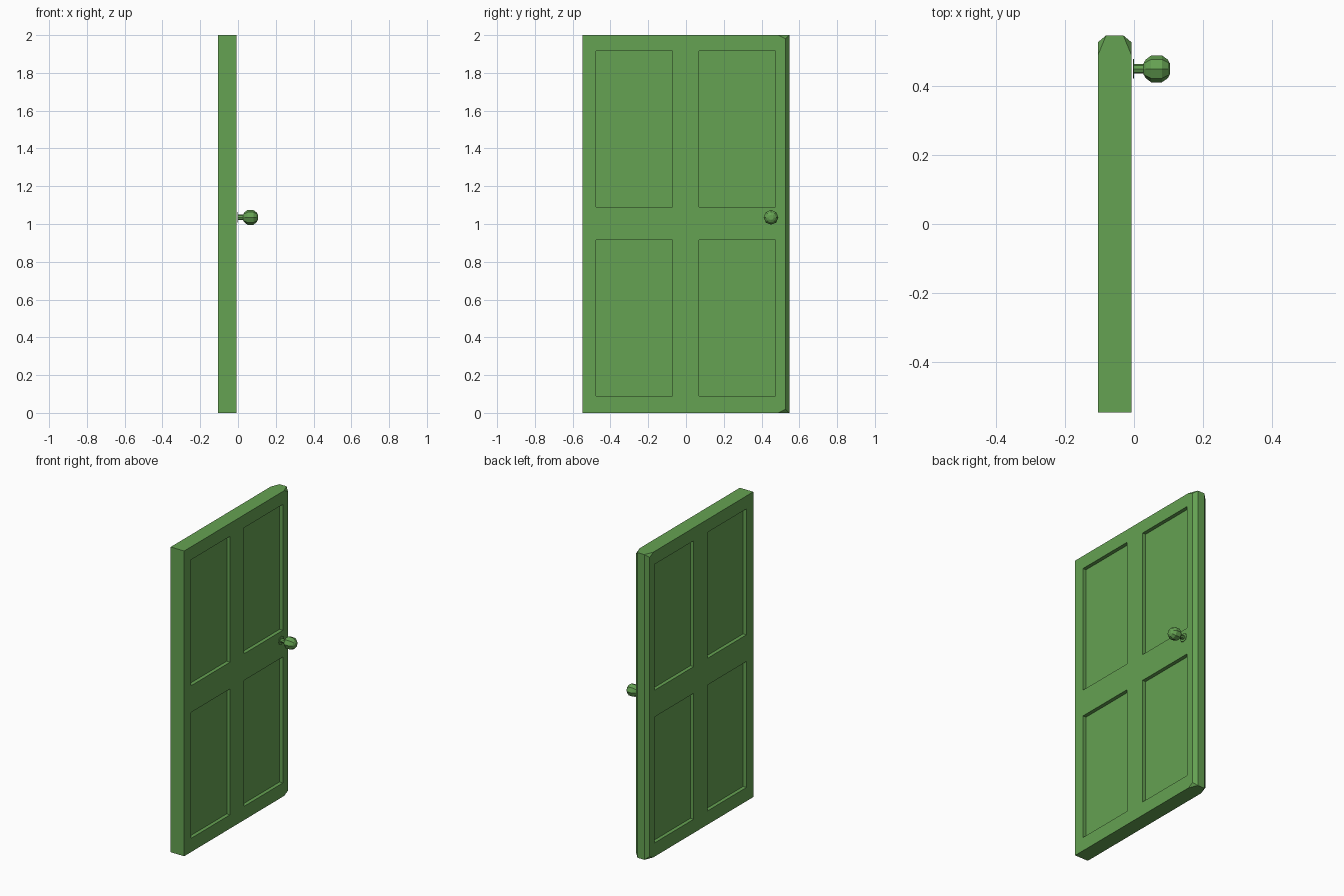
import bpy, bmesh
from math import pi, cos, sin

if "Cube" in bpy.data.objects:
    bpy.data.objects.remove(bpy.data.objects["Cube"])

green = bpy.data.materials.new("green_paint")
green.diffuse_color = (0.13, 0.36, 0.085, 1)
green.use_nodes = True
green.node_tree.nodes["Principled BSDF"].inputs["Base Color"].default_value = green.diffuse_color


def make_object(name, bm):
    bmesh.ops.recalc_face_normals(bm, faces=bm.faces)
    mesh = bpy.data.meshes.new(name)
    bm.to_mesh(mesh)
    bm.free()
    mesh.materials.append(green)
    obj = bpy.data.objects.new(name, mesh)
    bpy.context.collection.objects.link(obj)
    return obj


def add_box(bm, x0, x1, y0, y1, z0, z1):
    geo = bmesh.ops.create_cube(bm, size=1)
    for v in geo["verts"]:
        v.co.x = x0 if v.co.x < 0 else x1
        v.co.y = y0 if v.co.y < 0 else y1
        v.co.z = z0 if v.co.z < 0 else z1


def lathe(name, profile, y, z, sides=8):
    # Revolve (x, radius) points about an axis along x
    bm = bmesh.new()
    rings = [[bm.verts.new((x, y + r * cos(2 * pi * i / sides), z + r * sin(2 * pi * i / sides)))
              for i in range(sides)] for x, r in profile]
    for a, b in zip(rings, rings[1:]):
        for i in range(sides):
            j = (i + 1) % sides
            bm.faces.new((a[i], a[j], b[j], b[i]))
    bm.faces.new(rings[0])
    bm.faces.new(rings[-1])
    return make_object(name, bm)


# Door slab with a bevelled latch edge and clipped corners
X0, X1, W, H = -0.105, -0.007, 0.547, 2.0
bm = bmesh.new()
for x, xin in ((X0, -0.081), (X1, -0.031)):
    for z, zin in ((0, 0.02), (H, H - 0.02)):
        for co in ((x, -W, z), (x, 0.489, z), (x, 0.527, zin), (xin, W, z)):
            bm.verts.new(co)
bmesh.ops.convex_hull(bm, input=bm.verts)
bmesh.ops.dissolve_limit(bm, angle_limit=0.01, verts=bm.verts, edges=bm.edges)
door = make_object("door_slab", bm)

# Four recessed panels on both faces
DEPTH = 0.024
bm = bmesh.new()
for y0, y1 in ((-0.476, -0.072), (0.07, 0.474)):
    for z0, z1 in ((0.09, 0.915), (1.09, 1.915)):
        add_box(bm, X0 - 0.05, X0 + DEPTH, y0, y1, z0, z1)
        add_box(bm, X1 - DEPTH, X1 + 0.05, y0, y1, z0, z1)
cutter = make_object("panel_cutter", bm)
cutter.hide_render = True
cutter.hide_set(True)
mod = door.modifiers.new("panels", "BOOLEAN")
mod.operation = "DIFFERENCE"
mod.solver = "EXACT"
mod.object = cutter

# Knob, neck and backing plate
KY, KZ = 0.45, 1.035
lathe("knob_plate", [(-0.003, 0.028), (0.0, 0.028)], KY, KZ)
lathe("knob_neck", [(0.0, 0.014), (0.032, 0.014)], KY, KZ)
lathe("knob", [(0.027, 0.015), (0.034, 0.027), (0.05, 0.039), (0.081, 0.039),
               (0.098, 0.027), (0.105, 0.014)], KY, KZ)
